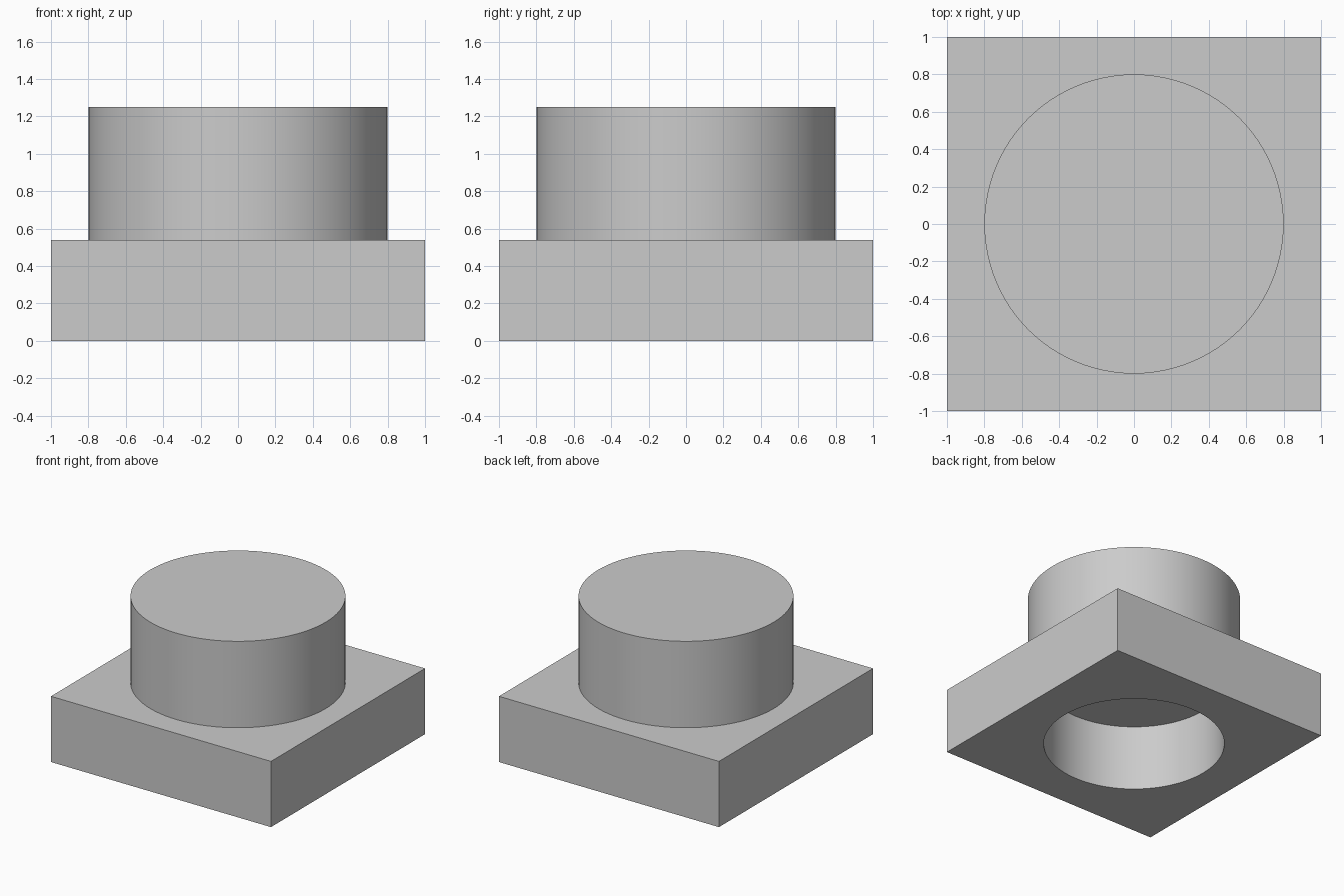
import bpy
import math

BASE_HEIGHT = 0.54
TOP = 1.25

if "Cube" in bpy.data.objects:
    bpy.data.objects.remove(bpy.data.objects["Cube"], do_unlink=True)

# Single grey material
grey = bpy.data.materials.new("plain_grey")
grey.use_nodes = True
colour = (0.6, 0.6, 0.6, 1)
grey.diffuse_color = colour
grey.node_tree.nodes["Principled BSDF"].inputs["Base Color"].default_value = colour


def cylinder(name, radius, bottom, top):
    bpy.ops.mesh.primitive_cylinder_add(
        vertices=96, radius=radius, depth=top - bottom,
        location=(0, 0, (bottom + top) / 2))
    obj = bpy.context.object
    obj.name = name
    obj.data.materials.append(grey)
    return obj


def combine(target, tool, operation):
    mod = target.modifiers.new(operation.lower(), "BOOLEAN")
    mod.operation = operation
    mod.solver = "EXACT"
    mod.object = tool
    bpy.ops.object.select_all(action="DESELECT")
    target.select_set(True)
    bpy.context.view_layer.objects.active = target
    bpy.ops.object.modifier_apply(modifier=mod.name)
    bpy.data.objects.remove(tool, do_unlink=True)


# Square base block
bpy.ops.mesh.primitive_cube_add(size=2, location=(0, 0, BASE_HEIGHT / 2))
body = bpy.context.object
body.name = "base_with_round_boss"
body.scale.z = BASE_HEIGHT / 2
bpy.ops.object.transform_apply(location=True, rotation=False, scale=True)
body.data.materials.append(grey)

# Round boss on top, merged into the base
combine(body, cylinder("boss", 0.8, BASE_HEIGHT / 2, TOP), "UNION")

# Blind bore from below, as deep as the base
combine(body, cylinder("bore_cutter", 0.68, -0.1, BASE_HEIGHT), "DIFFERENCE")

bpy.ops.object.shade_smooth_by_angle(angle=math.radians(30))
